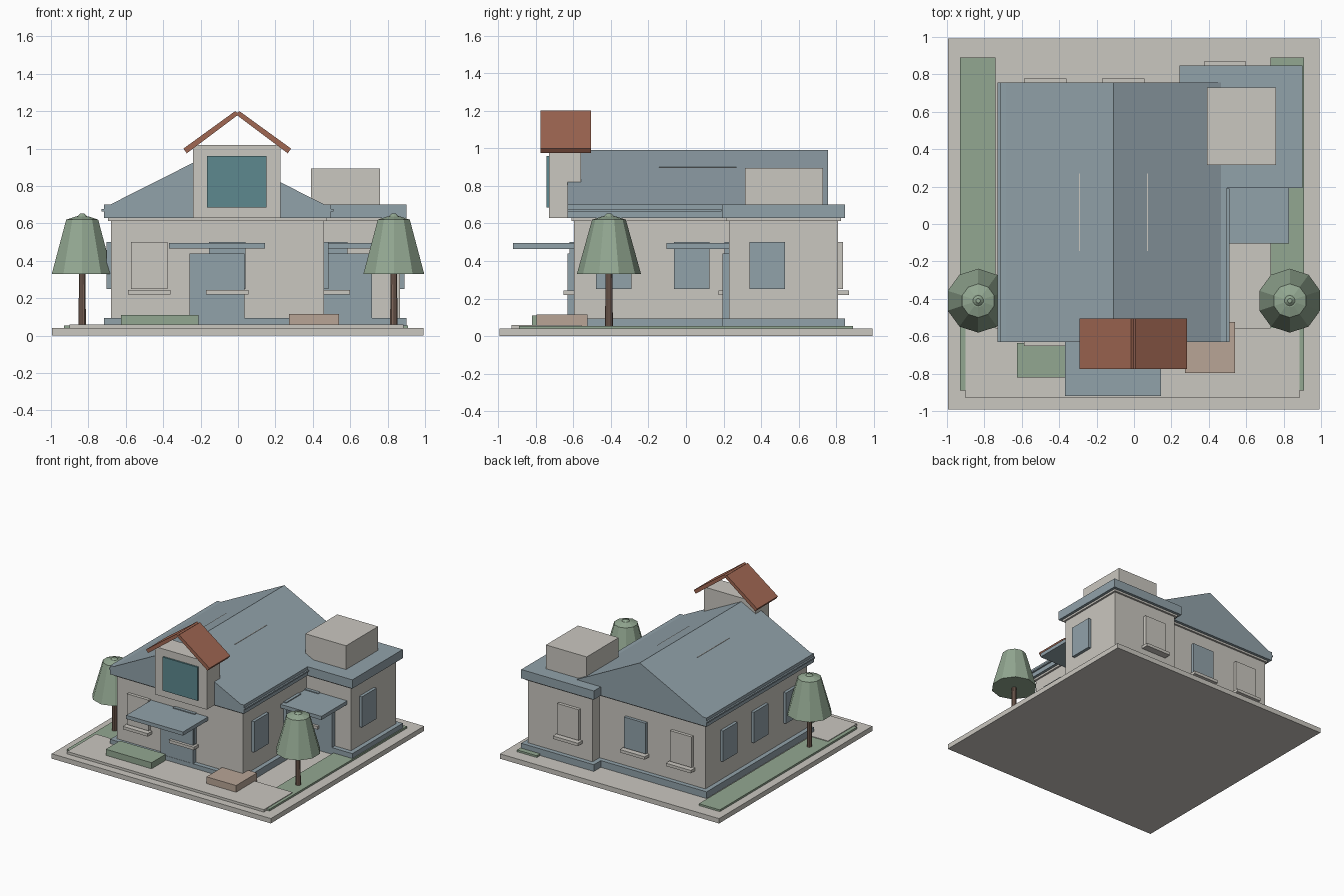
import bpy, bmesh, math

if "Cube" in bpy.data.objects:
    bpy.data.objects.remove(bpy.data.objects["Cube"])


def material(name, r, g, b):
    m = bpy.data.materials.new(name)
    m.use_nodes = True
    m.diffuse_color = (r, g, b, 1)
    m.node_tree.nodes["Principled BSDF"].inputs["Base Color"].default_value = (r, g, b, 1)
    return m


CREAM = material("cream stone", 0.59, 0.57, 0.525)
BLUE = material("slate blue", 0.285, 0.36, 0.40)
GREEN = material("leaf green", 0.29, 0.39, 0.285)
RUST = material("terracotta", 0.35, 0.135, 0.085)
TEAL = material("teal glass", 0.11, 0.25, 0.275)
PINK = material("pale clay", 0.48, 0.375, 0.305)
BROWN = material("bark brown", 0.22, 0.14, 0.107)


def finish(name, bm, mat):
    bmesh.ops.recalc_face_normals(bm, faces=bm.faces)
    me = bpy.data.meshes.new(name)
    bm.to_mesh(me)
    bm.free()
    me.materials.append(mat)
    ob = bpy.data.objects.new(name, me)
    bpy.context.collection.objects.link(ob)
    return ob


def box(name, x, y, z, mat):
    """Box given by its (low, high) range on each axis."""
    bm = bmesh.new()
    bmesh.ops.create_cube(bm, size=1)
    for v in bm.verts:
        v.co = [r[0] if c < 0 else r[1] for c, r in zip(v.co, (x, y, z))]
    return finish(name, bm, mat)


def prism(name, profile, y, mat):
    """Extrude an x-z profile along y."""
    bm = bmesh.new()
    face = bm.faces.new([bm.verts.new((px, y[0], pz)) for px, pz in profile])
    ext = bmesh.ops.extrude_face_region(bm, geom=[face])["geom"]
    for v in ext:
        if isinstance(v, bmesh.types.BMVert):
            v.co.y = y[1]
    return finish(name, bm, mat)


def frustum(name, x, y, z, r1, r2, sides, mat):
    bm = bmesh.new()
    bmesh.ops.create_cone(bm, cap_ends=True, segments=sides, radius1=r1,
                          radius2=r2, depth=z[1] - z[0])
    bmesh.ops.translate(bm, verts=bm.verts, vec=(x, y, (z[0] + z[1]) / 2))
    return finish(name, bm, mat)


def span(c, half):
    return (c - half, c + half)


# Ground
box("ground_slab", (-0.995, 0.993), (-0.993, 0.993), (0, 0.04), CREAM)
box("left_lawn", (-0.93, -0.74), (-0.89, 0.89), (0.04, 0.055), GREEN)
box("right_lawn", (0.73, 0.91), (-0.89, 0.89), (0.04, 0.055), GREEN)
box("front_paving", (-0.9, 0.885), (-0.93, -0.555), (0.04, 0.06), CREAM)

# Main block and side wing: walls, plinth, trim and eave slab
blocks = {"main": ((-0.68, 0.46), (-0.595, 0.72)), "wing": ((0.28, 0.865), (0.23, 0.81))}
for part, (x, y) in blocks.items():
    def grown(d):
        return (x[0] - d, x[1] + d), (y[0] - d, y[1] + d)
    box(part + "_walls", x, y, (0.04, 0.63), CREAM)
    box(part + "_plinth", *grown(0.037), (0.04, 0.095), BLUE)
    box(part + "_trim", *grown(0.015), (0.612, 0.628), CREAM)
    box(part + "_eave", *grown(0.037), (0.628, 0.70), BLUE)

# Pitched main roof with gutters and a vent housing just breaking the slope
prism("main_roof", [(-0.685, 0.70), (0.465, 0.70), (-0.11, 0.99)], (-0.632, 0.757), BLUE)
for side, gx in (("left", -0.722), ("right", 0.502)):
    box(side + "_gutter", span(gx, 0.008), (-0.63, 0.757 if gx < 0 else 0.19),
        (0.664, 0.676), BLUE)
box("roof_vent", (-0.294, 0.074), (-0.145, 0.27), (0.8, 0.9), CREAM)
box("rooftop_unit", (0.39, 0.76), (0.315, 0.73), (0.70, 0.895), CREAM)

# Dormer
box("dormer_walls", (-0.24, 0.228), (-0.73, -0.56), (0.628, 1.02), CREAM)
box("dormer_window", (-0.165, 0.152), (-0.743, -0.725), (0.685, 0.96), TEAL)
for side, s in (("left", 1), ("right", -1)):
    prism(side + "_dormer_roof", [(s * px - 0.004, pz) for px, pz in
          ((-0.01, 1.185), (0.012, 1.2), (0.288, 1.0), (0.27, 0.975))],
          (-0.775, -0.505), RUST)

# Front and back windows with sills
for part, cx, front, back, front_mat, back_mat in (
        ("main_outer", -0.475, -0.595, 0.72, CREAM, CREAM),
        ("main_inner", -0.057, -0.595, 0.72, BLUE, BLUE),
        ("wing", 0.487, 0.23, 0.81, BLUE, CREAM)):
    for face, wy, s, mat in (("front", front, -1, front_mat), ("back", back, 1, back_mat)):
        label = part + "_" + face
        box(label + "_window", span(cx, 0.098), sorted((wy, wy + s * 0.025)),
            (0.25, 0.502), mat)
        box(label + "_sill", span(cx, 0.113), sorted((wy, wy + s * 0.058)),
            (0.22, 0.244), CREAM)

# Side windows
for n, (cy, wall) in enumerate(((-0.385, 0.46), (0.03, 0.46), (0.432, 0.865))):
    for side, wx, s in (("left", wall, 1), ("right", -0.68, -1)):
        box(f"{side}_side_window_{n + 1}", sorted((wx, wx + s * 0.024)),
            span(cy, 0.095), (0.25, 0.502), BLUE)

# Doors and canopies
box("front_door", (-0.26, 0.035), (-0.63, -0.59), (0.06, 0.44), BLUE)
box("front_canopy", (-0.37, 0.145), (-0.92, -0.59), (0.465, 0.495), BLUE)
box("wing_door", (0.44, 0.717), (0.193, 0.235), (0.06, 0.44), BLUE)
box("wing_canopy", (0.46, 0.83), (-0.105, 0.235), (0.465, 0.495), BLUE)

# Garden
box("front_hedge", (-0.625, -0.21), (-0.82, -0.637), (0.04, 0.11), GREEN)
box("garden_bench", (0.272, 0.541), (-0.797, -0.525), (0.04, 0.115), PINK)
for side, tx in (("left", 0.833), ("right", -0.833)):
    ty = -0.41
    frustum(side + "_tree_trunk", tx, ty, (0.04, 0.34), 0.021, 0.018, 10, BROWN)
    frustum(side + "_tree_crown", tx, ty, (0.33, 0.62), 0.171, 0.09, 10, GREEN)
    frustum(side + "_tree_cap", tx, ty, (0.62, 0.638), 0.09, 0.035, 10, GREEN)
    frustum(side + "_tree_tip", tx, ty, (0.635, 0.652), 0.032, 0.012, 10, GREEN)
